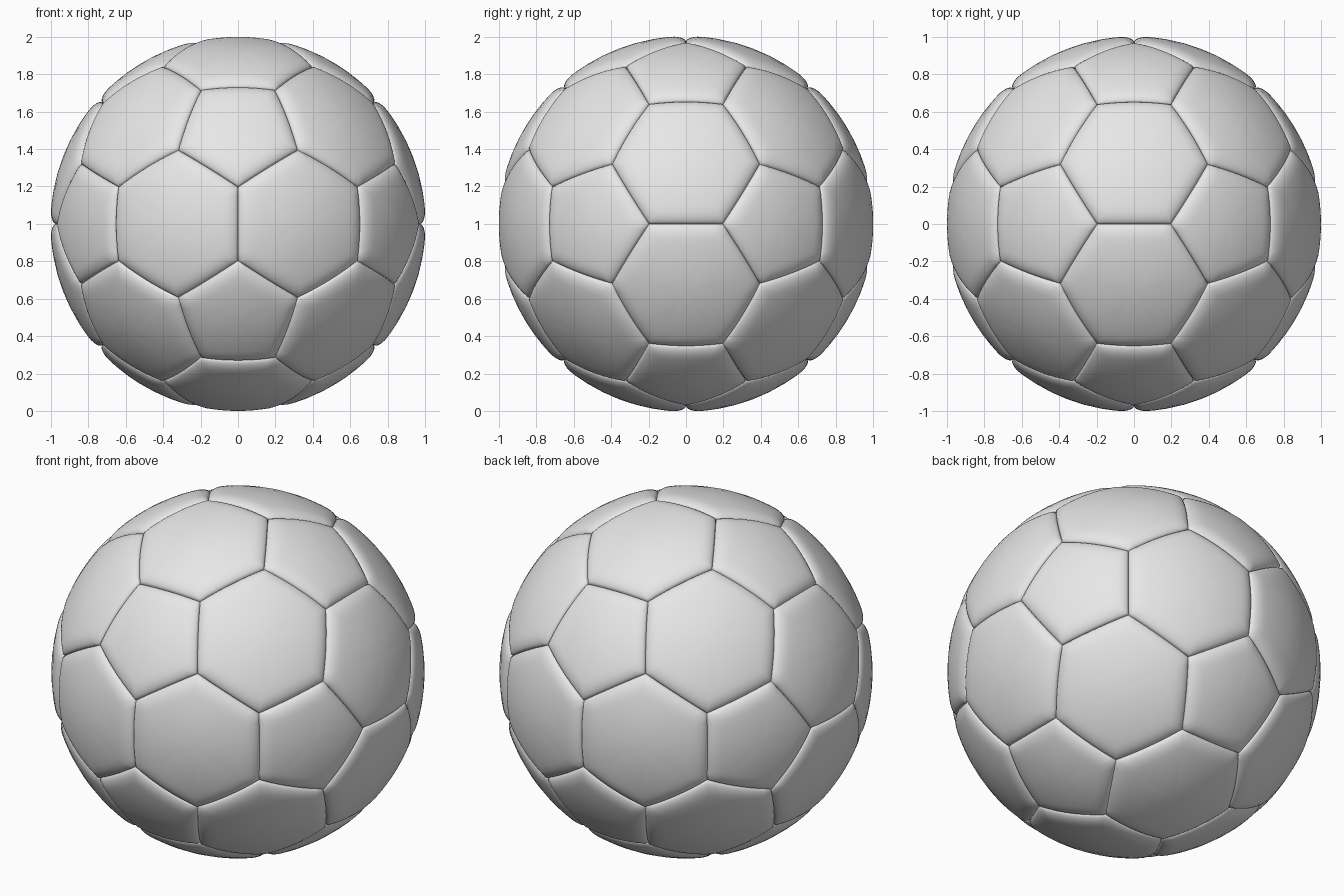
import bpy
import bmesh
from math import asin, sqrt
from mathutils import Vector

cube = bpy.data.objects.get("Cube")
if cube:
    bpy.data.objects.remove(cube, do_unlink=True)

RADIUS = 1.0025
SEAM_DEPTH = 0.03
SEAM_WIDTH = 0.08
EDGE_STEPS = 10
RINGS = (0.25, 0.5, 0.68, 0.76, 0.82, 0.87, 0.91, 0.945, 0.97, 0.988, 1.0)

# One plain grey for the whole ball
grey = bpy.data.materials.new("plain_grey")
grey.use_nodes = True
grey.diffuse_color = (0.8, 0.8, 0.8, 1)
grey.node_tree.nodes["Principled BSDF"].inputs["Base Color"].default_value = (0.8, 0.8, 0.8, 1)


def panel_layout():
    """Truncated icosahedron: thirds of every icosahedron edge, wrapped in a hull."""
    phi = (1 + sqrt(5)) / 2
    tips = []
    for a in (-1, 1):
        for b in (-phi, phi):
            tips += [Vector((0, b, a)), Vector((a, 0, b)), Vector((b, a, 0))]
    bm = bmesh.new()
    for p in tips:
        for q in tips:
            if p != q and (p - q).length < 2.1:
                bm.verts.new((p * 2 + q) / 3)
    bmesh.ops.convex_hull(bm, input=bm.verts[:])
    bmesh.ops.dissolve_limit(bm, angle_limit=0.05, verts=bm.verts[:], edges=bm.edges[:])
    outlines = []
    for face in bm.faces:
        corners = [v.co.copy() for v in face.verts]
        if corners[0].cross(corners[1]).dot(face.calc_center_median()) < 0:
            corners.reverse()
        outlines.append(corners)
    bm.free()
    return outlines


def add_panel(bm, corners):
    """Padded panel: spherical in the middle, rounding down into the seams."""
    centre = sum(corners, Vector()) / len(corners)
    sides = list(zip(corners, corners[1:] + corners[:1]))
    walls = [a.cross(b).normalized() for a, b in sides]
    border = [a.lerp(b, i / EDGE_STEPS) for a, b in sides for i in range(EDGE_STEPS)]

    def padded(point):
        d = point.normalized()
        gap = min(asin(max(0, min(1, d.dot(w)))) for w in walls)
        u = 1 - min(1, gap / SEAM_WIDTH)
        drop = SEAM_DEPTH * (1 - sqrt(max(0, 1 - u * u)))
        return bm.verts.new(d * (RADIUS - drop) + Vector((0, 0, 1)))

    hub = padded(centre)
    inner = None
    count = len(border)
    for t in RINGS:
        ring = [padded(centre.lerp(p, t)) for p in border]
        for i in range(count):
            j = (i + 1) % count
            if inner is None:
                bm.faces.new((hub, ring[i], ring[j]))
            else:
                bm.faces.new((inner[i], ring[i], ring[j], inner[j]))
        inner = ring


# Pentagon and hexagon panels
outlines = panel_layout()
for name, sides in (("pentagon_panels", 5), ("hexagon_panels", 6)):
    bm = bmesh.new()
    for corners in outlines:
        if len(corners) == sides:
            add_panel(bm, corners)
    for face in bm.faces:
        face.smooth = True
    mesh = bpy.data.meshes.new(name)
    bm.to_mesh(mesh)
    bm.free()
    mesh.materials.append(grey)
    bpy.context.collection.objects.link(bpy.data.objects.new(name, mesh))
